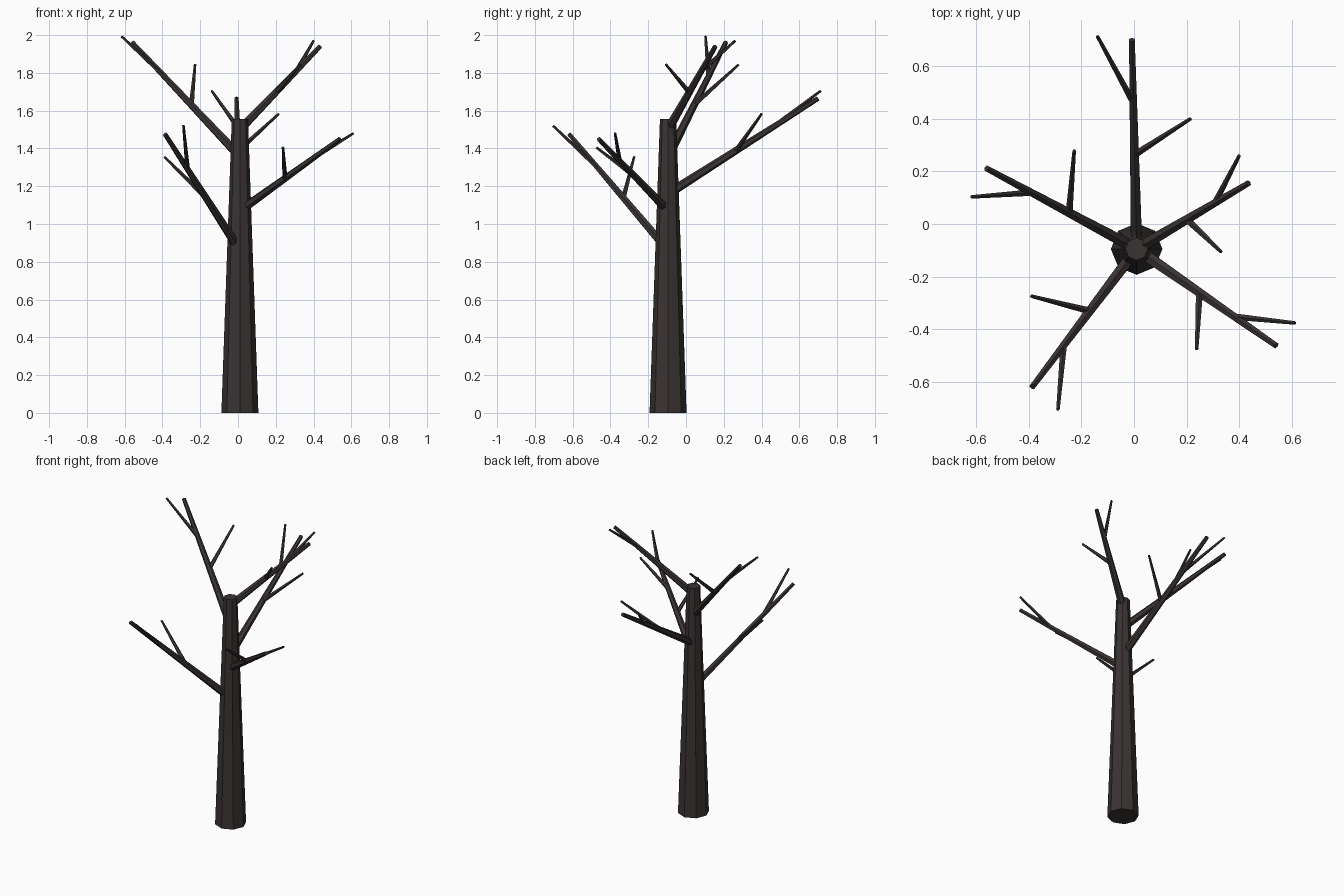
import bpy, bmesh, math
from mathutils import Vector, Matrix

if "Cube" in bpy.data.objects:
    bpy.data.objects.remove(bpy.data.objects["Cube"])

bark = bpy.data.materials.new("dark_bark")
bark.diffuse_color = (0.042, 0.034, 0.033, 1)
bark.use_nodes = True
bark.node_tree.nodes["Principled BSDF"].inputs["Base Color"].default_value = bark.diffuse_color


def limb(name, start, end, r1, r2, sides):
    """Tapered, capped, flat-shaded cone between two points."""
    start, end = Vector(start), Vector(end)
    axis = end - start
    bm = bmesh.new()
    bmesh.ops.create_cone(bm, cap_ends=True, segments=sides, radius1=r1,
                          radius2=r2, depth=axis.length)
    rot = axis.to_track_quat('Z', 'Y').to_matrix().to_4x4() if sides < 8 else Matrix()
    bm.transform(Matrix.Translation((start + end) / 2) @ rot)
    mesh = bpy.data.meshes.new(name)
    bm.to_mesh(mesh)
    bm.free()
    mesh.materials.append(bark)
    obj = bpy.data.objects.new(name, mesh)
    bpy.context.collection.objects.link(obj)
    return obj


# trunk
CX, CY = 0.01, -0.095
limb("trunk", (CX, CY, 0), (CX, CY, 1.555), 0.098, 0.043, 8)

# branches: height on trunk axis, tip, then the tips of the lower and upper twig
branches = [
    (0.86, (-0.386, -0.618, 1.475), (-0.39, -0.274, 1.355), (-0.289, -0.705, 1.52)),
    (1.07, (0.54, -0.462, 1.45), (0.238, -0.475, 1.405), (0.612, -0.376, 1.48)),
    (1.16, (-0.008, 0.70, 1.665), (0.215, 0.40, 1.583), (-0.139, 0.713, 1.705)),
    (1.357, (-0.56, 0.211, 1.962), (-0.227, 0.279, 1.843), (-0.617, 0.103, 1.993)),
    (1.50, (0.435, 0.155, 1.94), (0.331, -0.106, 1.845), (0.40, 0.26, 1.97)),
]
for i, (z, tip, low, high) in enumerate(branches, 1):
    base, tip = Vector((CX, CY, z)), Vector(tip)
    limb(f"branch_{i}", base, tip, 0.025, 0.0125, 6)
    # twigs fork off part-way along the branch
    limb(f"lower_twig_{i}", base.lerp(tip, 0.45), low, 0.014, 0.007, 5)
    limb(f"upper_twig_{i}", base.lerp(tip, 0.70), high, 0.013, 0.007, 5)
